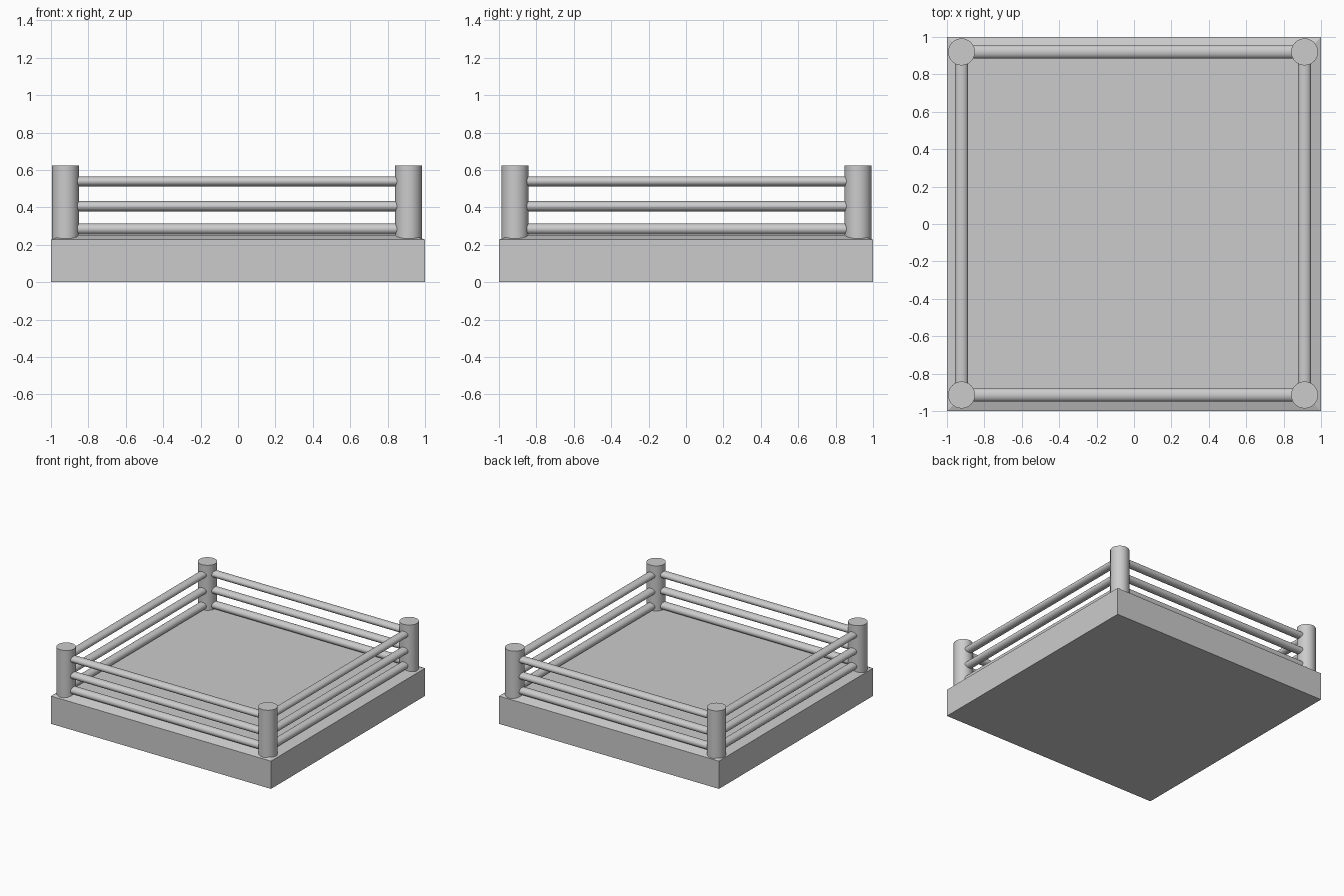
import bpy, bmesh
from math import pi
from mathutils import Matrix, Vector

if "Cube" in bpy.data.objects:
    bpy.data.objects.remove(bpy.data.objects["Cube"])

CX, CY = -0.005, 0.003      # centre of the post layout
HALF = 0.917                # half spacing of the posts


def finish(bm, name, smooth=True):
    bmesh.ops.recalc_face_normals(bm, faces=bm.faces)
    me = bpy.data.meshes.new(name)
    bm.to_mesh(me)
    bm.free()
    ob = bpy.data.objects.new(name, me)
    bpy.context.collection.objects.link(ob)
    if smooth:
        for o in bpy.context.selected_objects:
            o.select_set(False)
        ob.select_set(True)
        bpy.context.view_layer.objects.active = ob
        bpy.ops.object.shade_smooth_by_angle()
    return ob


def rod(name, centre, length, ry, rz, rotation):
    bm = bmesh.new()
    m = Matrix.Translation(Vector(centre)) @ rotation @ Matrix.Diagonal((rz, ry, 1, 1))
    bmesh.ops.create_cone(bm, cap_ends=True, segments=32, radius1=1, radius2=1,
                          depth=length, matrix=m)
    return finish(bm, name)


# Platform with a slightly raised, sloped-edge floor
bm = bmesh.new()
bmesh.ops.create_cube(bm, size=1, matrix=Matrix.Translation((0, 0, 0.114))
                      @ Matrix.Diagonal((2, 2, 0.228, 1)))
top = max(bm.faces, key=lambda f: f.calc_center_median().z)
bmesh.ops.inset_region(bm, faces=[top], thickness=0.11)
for v in top.verts:
    v.co.z = 0.253
finish(bm, "platform", smooth=False)

# Corner posts
for sx in (-1, 1):
    for sy in (-1, 1):
        rod("corner_post", (CX + sx * HALF, CY + sy * HALF, 0.425), 0.396,
            0.072, 0.072, Matrix())

# Three ropes on each side
ALONG_X = Matrix.Rotation(pi / 2, 4, 'Y')
TURN = Matrix.Rotation(pi / 2, 4, 'Z')
for level, (z, r) in {"lower": (0.284, 0.030), "middle": (0.406, 0.028),
                      "upper": (0.539, 0.027)}.items():
    for s in (-1, 1):
        rod(level + "_rope_x", (CX, CY + s * HALF, z), 2 * HALF, 0.035, r, ALONG_X)
        rod(level + "_rope_y", (CX + s * HALF, CY, z), 2 * HALF, 0.035, r, TURN @ ALONG_X)
